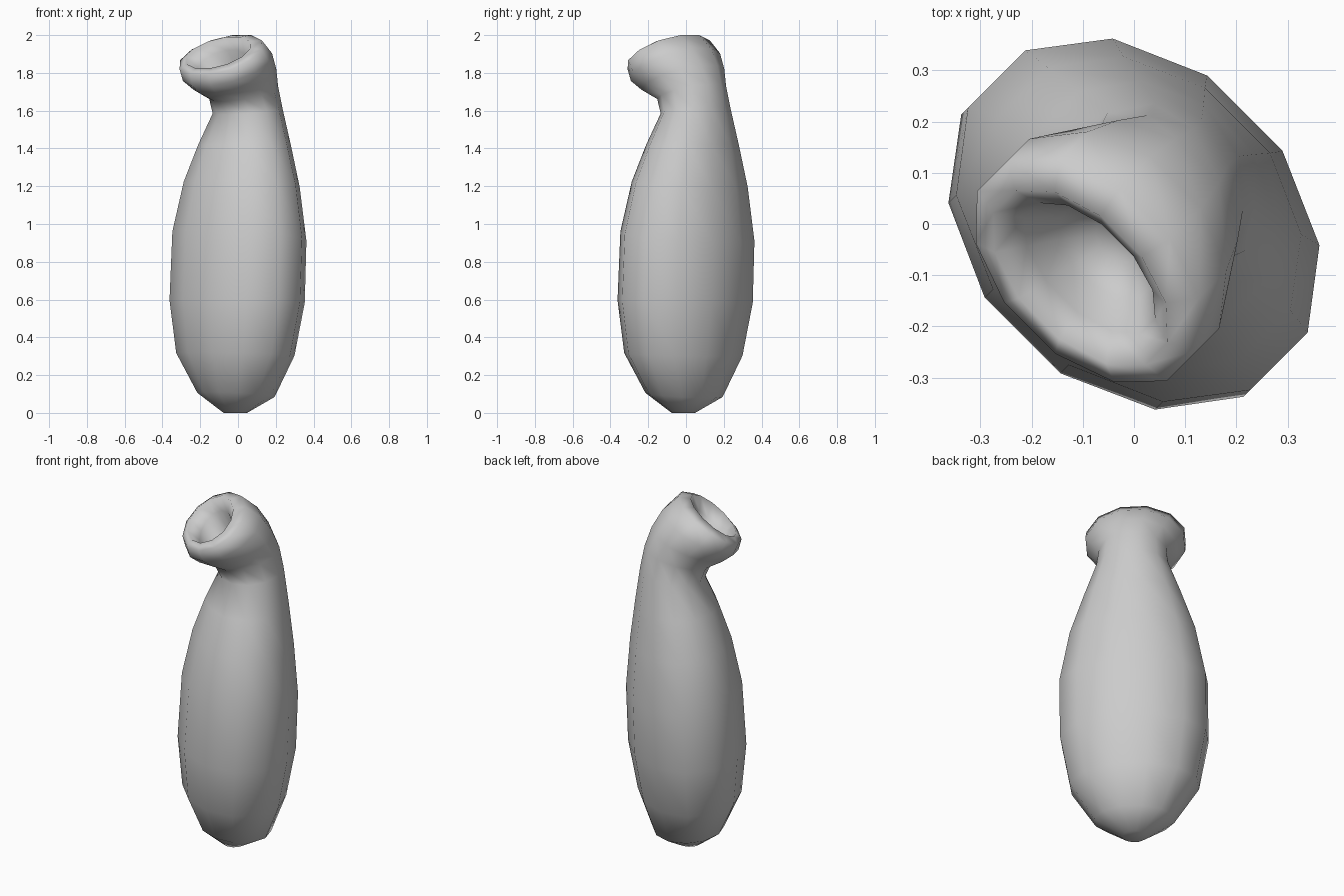
import bpy, bmesh, math

if "Cube" in bpy.data.objects:
    bpy.data.objects.remove(bpy.data.objects["Cube"])

SIDES = 12
DIAG = math.sqrt(0.5)

# Each ring: front edge (u, z), back edge (u, z), half width.
# u runs along the x = y diagonal; the mouth opens toward -u.
RINGS = [
    # rounded base and body
    (-0.08, 0.00, 0.04, 0.00, 0.06),
    (-0.20, 0.11, 0.17, 0.08, 0.21),
    (-0.285, 0.32, 0.245, 0.30, 0.34),
    (-0.308, 0.60, 0.295, 0.58, 0.39),
    (-0.285, 0.97, 0.306, 0.90, 0.39),
    (-0.23, 1.23, 0.286, 1.19, 0.335),
    (-0.165, 1.42, 0.262, 1.42, 0.26),
    # neck
    (-0.095, 1.58, 0.238, 1.62, 0.19),
    (-0.13, 1.65, 0.215, 1.74, 0.18),
    # flared mouth and rolled lip
    (-0.22, 1.69, 0.175, 1.84, 0.225),
    (-0.272, 1.73, 0.115, 1.93, 0.262),
    (-0.288, 1.79, 0.03, 2.00, 0.262),
    (-0.262, 1.825, -0.035, 1.99, 0.21),
    # hollow inside
    (-0.20, 1.77, -0.045, 1.92, 0.16),
    (-0.14, 1.70, -0.01, 1.82, 0.11),
    (-0.08, 1.68, 0.00, 1.74, 0.05),
]


def add_ring(bm, fu, fz, bu, bz, width):
    verts = []
    k = 1 / math.cos(math.pi / SIDES)
    for i in range(SIDES):
        a = 2 * math.pi * (i + 0.5) / SIDES
        c, s = k * math.cos(a), k * math.sin(a)
        u = (fu + bu) / 2 + c * (bu - fu) / 2
        z = (fz + bz) / 2 + c * (bz - fz) / 2
        w = s * width
        verts.append(bm.verts.new(((u + w) * DIAG, (u - w) * DIAG, z)))
    return verts


bm = bmesh.new()
rings = [add_ring(bm, *r) for r in RINGS]
for lower, upper in zip(rings, rings[1:]):
    for i in range(SIDES):
        j = (i + 1) % SIDES
        bm.faces.new((lower[i], lower[j], upper[j], upper[i]))
bm.faces.new(rings[0])
bm.faces.new(rings[-1])
bmesh.ops.recalc_face_normals(bm, faces=bm.faces)
for f in bm.faces:
    f.smooth = True

mesh = bpy.data.meshes.new("pitcher_body")
bm.to_mesh(mesh)
bm.free()
body = bpy.data.objects.new("pitcher_body", mesh)
bpy.context.collection.objects.link(body)
